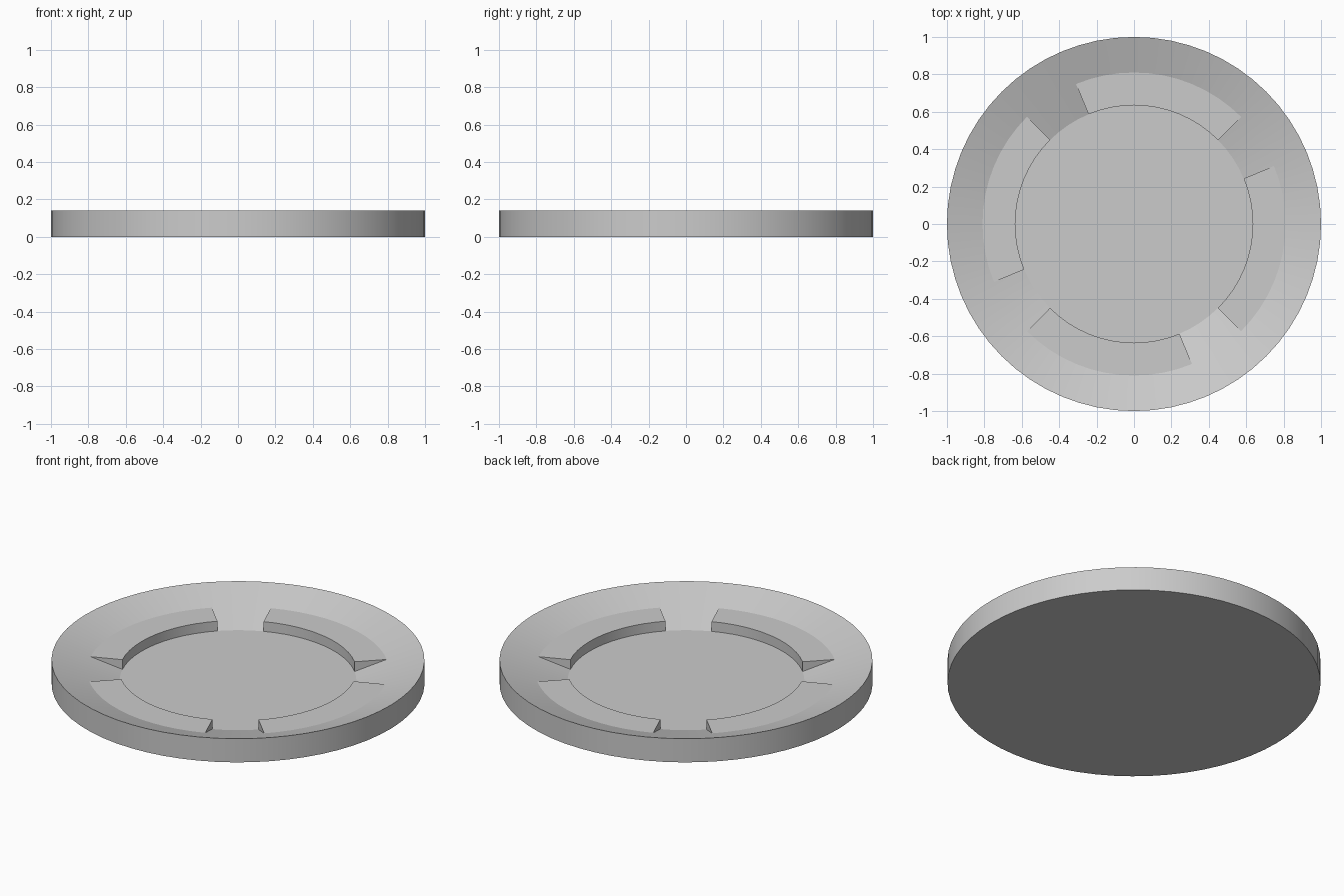
import bpy, bmesh
from math import cos, sin, tau

if "Cube" in bpy.data.objects:
    bpy.data.objects.remove(bpy.data.objects["Cube"])

SEG = 64                      # sides around the dish
R_OUT, H = 1.0, 0.14          # outer rim
R_LEDGE, Z_LEDGE = 0.81, 0.0775   # where ledges meet the sloped bowl
R_FLOOR, Z_FLOOR = 0.635, 0.02    # bowl floor


def point(r, z, k):
    a = tau * k / SEG
    return (r * cos(a), r * sin(a), z)


def under_ledge(k):
    # four ledges of 67.5 degrees separated by 22.5 degree grooves
    return (k - 8) % 16 < 12


def finish(bm, name):
    bmesh.ops.remove_doubles(bm, verts=bm.verts, dist=1e-5)
    me = bpy.data.meshes.new(name)
    bm.to_mesh(me)
    bm.free()
    ob = bpy.data.objects.new(name, me)
    bpy.context.collection.objects.link(ob)
    bpy.context.view_layer.objects.active = ob
    bpy.ops.object.select_all(action='DESELECT')
    ob.select_set(True)
    bpy.ops.object.shade_smooth_by_angle(angle=0.26)
    return ob


def strip(bm, lower, upper, k):
    # one quad between two profile points, segment k to k+1
    bm.faces.new([bm.verts.new(point(*p)) for p in
                  ((*lower, k), (*lower, k + 1), (*upper, k + 1), (*upper, k))])


# Dish: underside, outer wall, sloped bowl and floor
bm = bmesh.new()
bm.faces.new([bm.verts.new(point(R_OUT, 0, -k)) for k in range(SEG)])
bm.faces.new([bm.verts.new(point(R_FLOOR, Z_FLOOR, k)) for k in range(SEG)])
for k in range(SEG):
    strip(bm, (R_OUT, 0), (R_OUT, H), k)
    strip(bm, (R_OUT, H), (R_LEDGE, Z_LEDGE), k)
    if not under_ledge(k):
        strip(bm, (R_LEDGE, Z_LEDGE), (R_FLOOR, Z_FLOOR), k)
finish(bm, "dish")

# Ledges: flat top, upright inner wall and triangular ends
section = [(R_FLOOR, Z_FLOOR), (R_LEDGE, Z_LEDGE), (R_FLOOR, Z_LEDGE)]
for i in range(4):
    bm = bmesh.new()
    start = 8 + 16 * i
    for k in range(start, start + 12):
        strip(bm, section[1], section[2], k)
        strip(bm, section[2], section[0], k)
    bm.faces.new([bm.verts.new(point(*p, start)) for p in section])
    bm.faces.new([bm.verts.new(point(*p, start + 12)) for p in reversed(section)])
    finish(bm, f"ledge_{i + 1}")
